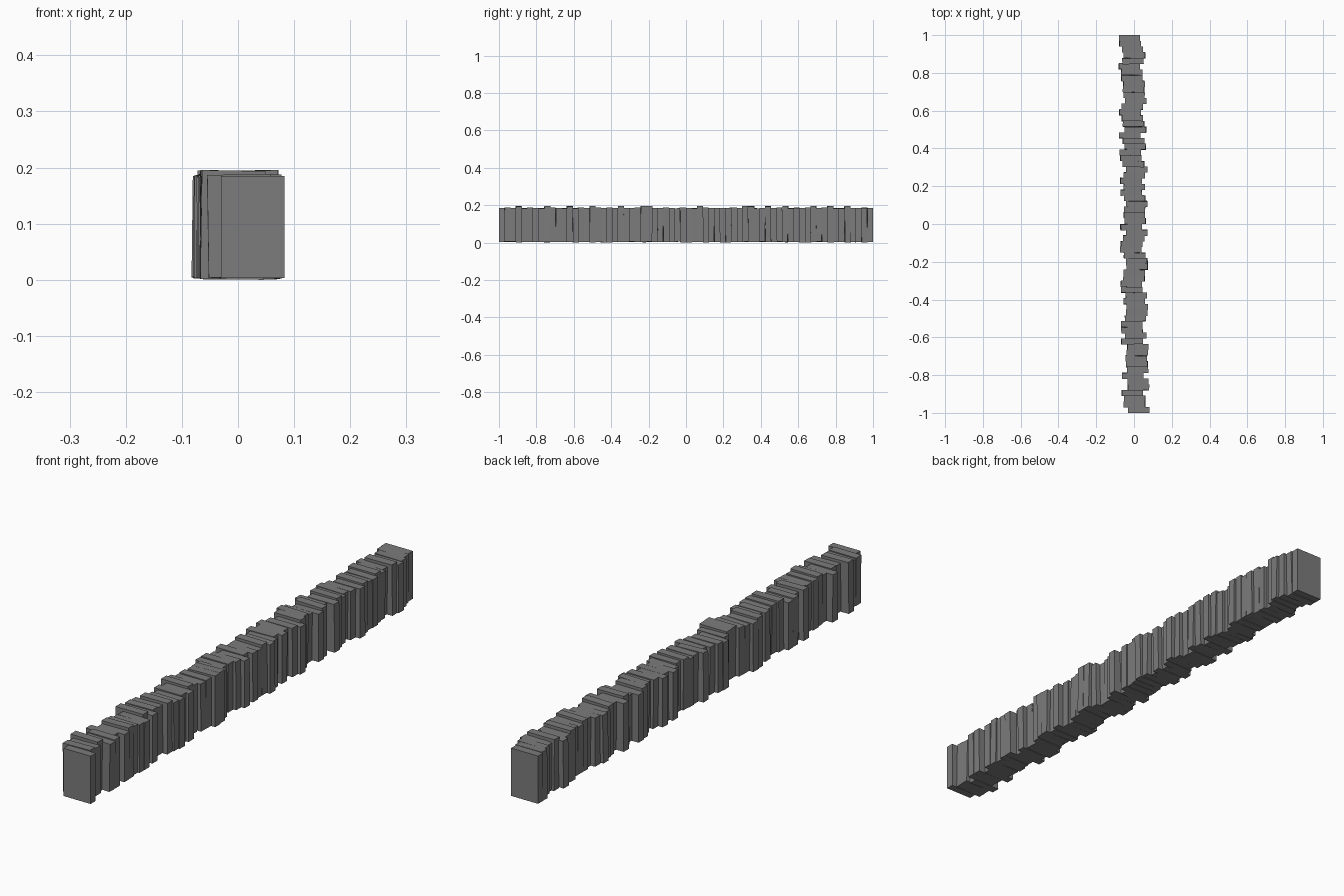
import bpy
import random
from math import radians
from mathutils import Matrix, Vector

if "Cube" in bpy.data.objects:
    bpy.data.objects.remove(bpy.data.objects["Cube"], do_unlink=True)

random.seed(7)
COUNT = 66
STEP = 2.0 / COUNT
WIDTH = 0.113

grey = bpy.data.materials.new("slab_grey")
grey.use_nodes = True
grey.diffuse_color = (0.2, 0.2, 0.2, 1)
grey.node_tree.nodes["Principled BSDF"].inputs["Base Color"].default_value = (0.2, 0.2, 0.2, 1)

# Places along the row where slabs stick out to either side
OUT_RIGHT = [.97, .83, .73, .6, .47, .37, .25, .17, -.01, -.13, -.33, -.54, -.62, -.8, -.9]
OUT_LEFT = [.89, .72, .64, .5, .41, .28, .1, -.05, -.22, -.38, -.45, -.67, -.75, -.85, -.98]


def near(y, places):
    return min(abs(y - p) for p in places) < 0.024


def side_shift(y):
    drift = -0.008 * y
    right, left = near(y, OUT_RIGHT), near(y, OUT_LEFT)
    if right and not left:
        return drift - random.uniform(0.013, 0.019)
    if left and not right:
        return drift + random.uniform(0.009, 0.017)
    return drift + random.uniform(-0.006, 0.006)


def add_slab(index):
    y = -1 + (index + 0.5) * STEP
    end = index in (0, COUNT - 1)
    top = 0.187 if end else random.choice([0.186, 0.188, 0.19, 0.197])
    bottom = 0.006 if end else random.uniform(0.003, 0.007)
    bpy.ops.mesh.primitive_cube_add(size=1)
    slab = bpy.context.object
    slab.name = f"slab_{index + 1}"
    # Slabs lean and twist a little, except the two ends
    tilt = Matrix.Identity(4)
    if not end:
        tilt = (Matrix.Rotation(radians(random.uniform(-1, 1)), 4, "X")
                @ Matrix.Rotation(radians(random.uniform(-1, 1)), 4, "Y")
                @ Matrix.Rotation(radians(random.uniform(-1.5, 1.5)), 4, "Z"))
    place = Vector((0.026 if index == 0 else side_shift(y), y, (top + bottom) / 2))
    size = Vector((WIDTH, STEP if end else STEP * 1.04, top - bottom))
    slab.data.transform(Matrix.Translation(place) @ tilt @ Matrix.Diagonal(size).to_4x4())
    slab.data.materials.append(grey)
    return slab


# Row of upright slabs from front to back
slabs = [add_slab(i) for i in range(COUNT)]

# Rest the lowest corner on the ground
low = min(v.co.z for s in slabs for v in s.data.vertices)
for s in slabs:
    s.data.transform(Matrix.Translation((0, 0, -low)))
